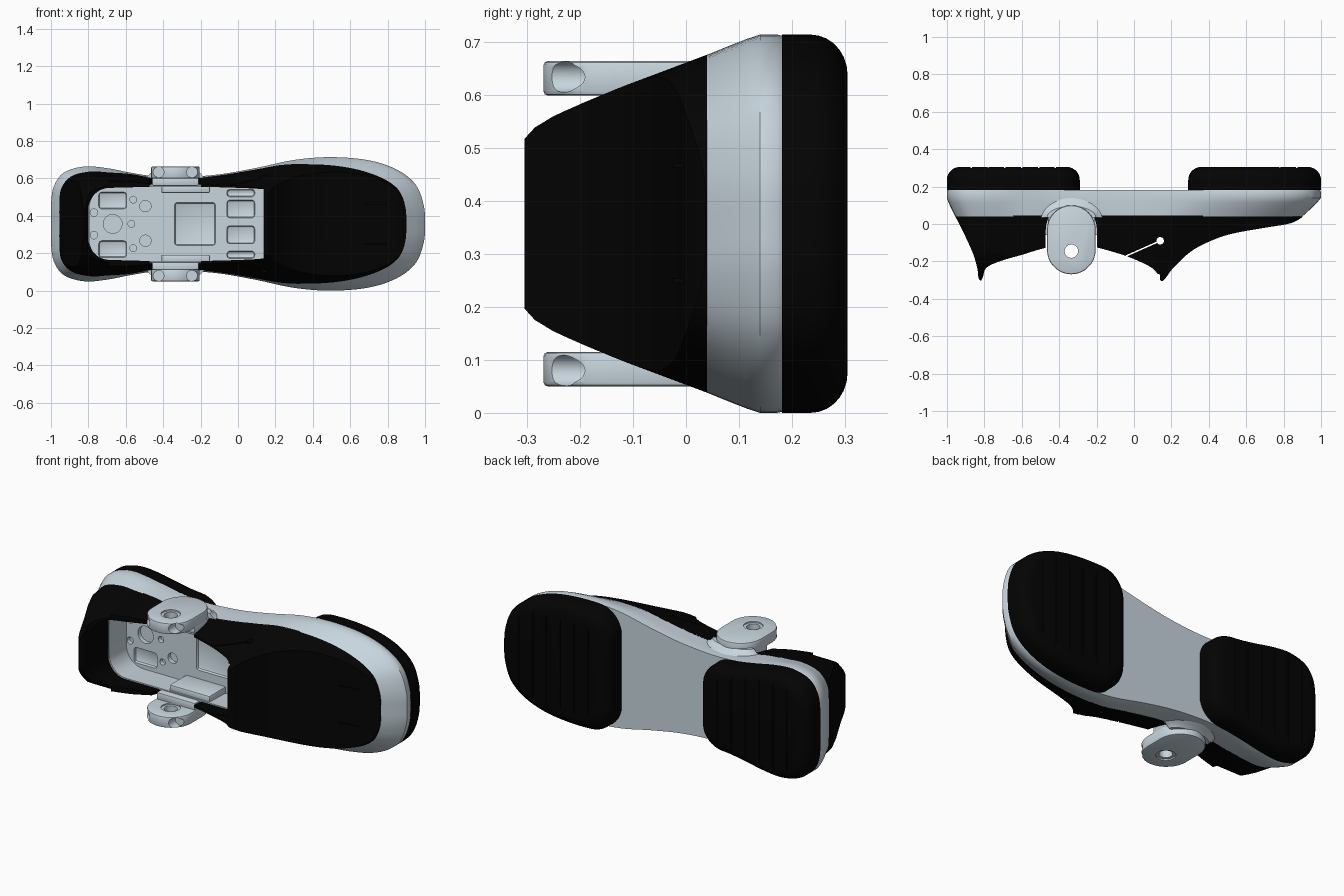
import bpy, bmesh, math
from mathutils import Vector, Matrix

if "Cube" in bpy.data.objects:
    bpy.data.objects.remove(bpy.data.objects["Cube"])

ZC = 0.357  # height of the symmetry plane


def material(name, rgb):
    m = bpy.data.materials.new(name)
    m.diffuse_color = (*rgb, 1)
    m.use_nodes = True
    m.node_tree.nodes["Principled BSDF"].inputs["Base Color"].default_value = m.diffuse_color
    return m


GREY = material("pale_blue_grey", (0.58, 0.67, 0.73))
BLACK = material("matte_black", (0.001, 0.001, 0.001))


def make(name, bm, mat):
    bmesh.ops.recalc_face_normals(bm, faces=bm.faces)
    me = bpy.data.meshes.new(name)
    bm.to_mesh(me)
    bm.free()
    ob = bpy.data.objects.new(name, me)
    bpy.context.collection.objects.link(ob)
    me.materials.append(mat)
    return ob


def loft(name, rings, mat=GREY):
    bm = bmesh.new()
    vs = [[bm.verts.new(p) for p in r] for r in rings]
    n = len(rings[0])
    for a, b in zip(vs, vs[1:]):
        for i in range(n):
            j = (i + 1) % n
            bm.faces.new((a[i], a[j], b[j], b[i]))
    bm.faces.new(vs[0])
    bm.faces.new(vs[-1])
    return make(name, bm, mat)


def box(name, lo, hi, mat=GREY, rot=0):
    lo, hi = Vector(lo), Vector(hi)
    bm = bmesh.new()
    bmesh.ops.create_cube(bm, size=1, matrix=Matrix.Translation((lo + hi) / 2)
                          @ Matrix.Rotation(rot, 4, 'Z') @ Matrix.Diagonal((*(hi - lo), 1)))
    return make(name, bm, mat)


def cyl(name, c, r, depth, axis, mat=GREY):
    rot = Matrix.Rotation(math.pi / 2, 4, 'X') if axis == 'Y' else Matrix()
    bm = bmesh.new()
    bmesh.ops.create_cone(bm, cap_ends=True, segments=32, radius1=r, radius2=r, depth=depth,
                          matrix=Matrix.Translation(c) @ rot)
    return make(name, bm, mat)


def apply_mod(ob, mod):
    bpy.context.view_layer.objects.active = ob
    bpy.ops.object.modifier_apply(modifier=mod.name)


def boolean(ob, cutter, op='DIFFERENCE'):
    m = ob.modifiers.new("cut", 'BOOLEAN')
    m.object, m.operation, m.solver = cutter, op, 'EXACT'
    apply_mod(ob, m)
    bpy.data.objects.remove(cutter)


def bevel(ob, w, seg=2):
    m = ob.modifiers.new("bevel", 'BEVEL')
    m.width, m.segments, m.limit_method, m.angle_limit = w, seg, 'ANGLE', 0.8
    apply_mod(ob, m)


def spline(pts, k=5, closed=True):
    out, n = [], len(pts)
    for i in range(n if closed else n - 1):
        q = [i - 1, i, i + 1, i + 2]
        a, b, c, d = [Vector(pts[j % n] if closed else pts[max(0, min(n - 1, j))]) for j in q]
        for s in range(k):
            t = s / k
            out.append(0.5 * (2 * b + (c - a) * t + (2 * a - 5 * b + 4 * c - d) * t * t
                              + (3 * b - a - 3 * c + d) * t ** 3))
    return out


def mirrored(top):
    return spline(top + [(x, -h) for x, h in top[-2:0:-1]])


def at(ring, y, fn=lambda p: p):
    return [(q[0], y, ZC + q[1]) for q in map(fn, ring)]


# half outlines (x, half height): sole edge and cover edge
SOLE = [(-1, 0), (-1, .1), (-.985, .2), (-.93, .275), (-.82, .307), (-.7, .298), (-.58, .275),
        (-.45, .255), (-.3, .25), (-.1, .265), (.1, .3), (.3, .342), (.5, .357), (.7, .34),
        (.85, .29), (.95, .21), (.993, .1), (1, 0)]
EDGE = [(-.955, 0), (-.955, .1), (-.945, .19), (-.89, .255), (-.79, .28), (-.69, .275),
        (-.57, .265), (-.45, .245), (-.3, .24), (-.1, .258), (.1, .29), (.25, .315), (.45, .317),
        (.62, .295), (.76, .25), (.85, .19), (.893, .1), (.9, 0)]
sole, edge = mirrored(SOLE), mirrored(EDGE)


def mix(t):
    return [a.lerp(b, t) for a, b in zip(sole, edge)]


# ankle cavity outline with rounded rear corners, inset by g
def cavity(h, g=0, r=.11):
    x0 = -.8 + g
    arc = [(x0 + r - r * math.cos(a), h - r + r * math.sin(a))
           for a in [i * math.pi / 16 for i in range(9)]]
    top = arc + [(.14 - g, h)]
    return top + [(x, -z) for x, z in reversed(top)]


# frame body between sole pads and cover, hollowed for the ankle
frame = loft("frame", [at(mix(.06), .182), at(mix(0), .172), at(mix(0), .14), at(mix(.2), .115),
                       at(mix(.58), .078), at(mix(1), .04)])
boolean(frame, loft("cut", [at(cavity(.21), .13), at(cavity(.21), -.1)]))


# black cover: tapered body intersected with the side profile
def taper(y):
    def f(p):
        k = (.04 - y) / .34 * (.12 if p[0] > .05 else .12 + .04 * max(-1, (p[0] - .05) / .3))
        return p[0], p[1] * (1 - k / .3)
    return f


cover = loft("cover", [at(edge, y, taper(y)) for y in (.045, -.1, -.25)]
             + [at(edge, -.285, lambda p: taper(-.285)((p[0], p[1] * .97))),
                at(edge, -.32, lambda p: taper(-.32)((p[0], p[1] * .84)))], BLACK)
PROFILE = [(-.97, .06), (-.95, .03), (-.9, -.07), (-.86, -.16), (-.838, -.235), (-.832, -.285),
           (-.82, -.303), (-.808, -.285), (-.79, -.235), (-.72, -.2), (-.6, -.165), (-.46, -.125),
           (-.3, -.11), (-.2, -.125), (-.04, -.172), (.08, -.225), (.125, -.265), (.137, -.295),
           (.15, -.305), (.168, -.29), (.21, -.235), (.3, -.15), (.4, -.095), (.52, -.053),
           (.7, -.02), (.83, .002), (.89, .03), (.92, .06)]
prof = spline(PROFILE, 4, False) + [Vector(PROFILE[-1]), Vector((.92, .2)), Vector((-.97, .2))]
boolean(cover, loft("cut", [[(x, y, z) for x, y in prof] for z in (-.2, .9)], BLACK), 'INTERSECT')

# round the heel ridge off towards its upper and lower ends
ridge = spline([(.07, -.31), (.14, -.262), (.195, -.205), (.235, -.15), (.275, -.07), (.31, 0)],
               4, False) + [Vector((.31, 0))]
for s in (1, -1):
    pts = [(s * h, y) for h, y in ridge] + [(s * .4, 0), (s * .4, -.4), (s * .07, -.4)]
    boolean(cover, loft("cut", [[(x, y, ZC + h) for h, y in pts] for x in (-1.1, -.69)], BLACK))
boolean(cover, loft("cut", [at(cavity(.217), .08), at(cavity(.18), -.33)], BLACK))


def capsule(r, y0, y1, z, x0=-.335):
    arc = [i * math.pi / 16 for i in range(17)]
    return ([(x0 + r * math.cos(a), y1 + r * math.sin(a), z) for a in arc]
            + [(x0 - r * math.cos(a), y0 - r * math.sin(a), z) for a in arc])


boolean(cover, loft("cut", [capsule(.137, -.2, -.03, z) for z in (-.2, .9)], BLACK))

# side slot, its round end and the slits in the toe
boolean(cover, box("cut", (-.052, -.134, -.2), (.152, -.126, .9), rot=math.atan2(.08, .18)))
boolean(cover, cyl("cut", (.14, -.09, ZC), .02, 1.2, 'Z'))
for z in (.25, .467):
    boolean(cover, box("cut", (.67, -.2, z - .003), (.79, .039, z + .003)))

# cavity lining and floor with shallow sockets
lining = loft("cavity_lining", [at(cavity(.218, -.008), .12), at(cavity(.207, -.004), -.06)])
boolean(lining, loft("cut", [at(cavity(.205, .006), .14), at(cavity(.196, .006), -.1)]))
floor = loft("cavity_floor", [at(cavity(.213, -.004), .14), at(cavity(.213, -.004), .1)])
for x, z, r in [(-.67, 0, .05), (-.495, .095, .03), (-.495, -.09, .03), (-.56, .13, .018),
                (-.56, -.13, .018), (-.57, 0, .018), (-.77, .06, .02), (-.77, -.06, .02)]:
    boolean(floor, cyl("cut", (x, .105, ZC + z), r, .04, 'Y'))
for x, z, w, h in [(-.67, .125, .075, .045), (-.67, -.135, .075, .045), (.015, .165, .075, .02),
                   (.015, .08, .075, .048), (.015, -.058, .075, .048), (.015, -.165, .075, .02),
                   (-.23, 0, .11, .115)]:
    c = box("cut", (x - w, .07, ZC + z - h), (x + w, .118, ZC + z + h))
    bevel(c, .016)
    boolean(floor, c)


def half_collar(rx, ry, z):
    return [(-.335 + rx * math.cos(a), .035 + ry * math.sin(a), z)
            for a in [i * math.pi / 16 for i in range(17)]]


# ankle lugs, collars, rails and bushings on both sides
for s, side in ((1, "upper"), (-1, "lower")):
    lug = loft(side + "_lug", [capsule(.13, -.139, -.03, ZC + s * h) for h in (.242, .307)])
    bevel(lug, .008)
    boolean(lug, cyl("cut", (-.335, -.145, ZC + s * .275), .052, .2, 'Z'))
    for x in (-.425, -.245):
        boolean(lug, cyl("cut", (x, -.265, ZC + s * .277), .029, .15, 'Y'))
    ring = cyl(side + "_bushing", (-.335, -.145, ZC + s * .2745), .0525, .05, 'Z')
    boolean(ring, cyl("cut", (-.335, -.145, ZC + s * .276), .036, .2, 'Z'))
    loft(side + "_collar", [half_collar(rx, ry, ZC + s * h) for rx, ry, h in
                            ((.2, .14, .225), (.18, .12, .245), (.148, .085, .255),
                             (.13, .06, .275))])
    for nm, x0, x1, y, h0, h1 in (("_rail", -.46, -.21, -.1, .203, .25),
                                  ("_ledge", -.41, -.15, -.05, .165, .208)):
        z0, z1 = sorted((ZC + s * h0, ZC + s * h1))
        bevel(box(side + nm, (x0, y, z0), (x1, .12, z1)), .008)


# rounded sole pads with cross grooves
def pad(name, s, x0=.29, r=.13):
    half = sole[:len(sole) // 2 + 1]
    half = [(s * p[0], p[1]) for p in (half if s > 0 else half[::-1])]

    def height(x):
        for a, b in zip(half, half[1:]):
            if a[0] <= x <= b[0]:
                return a[1] + (b[1] - a[1]) * (x - a[0]) / max(1e-6, b[0] - a[0])
    top = []
    for i in range(9):
        a = i * math.pi / 16
        x = x0 + r * (1 - math.cos(a))
        top.append((x, height(x) - r + r * math.sin(a)))
    top += [p for p in half if p[0] > x0 + r + .005]
    ring = top + [(x, -h) for x, h in top[-2::-1]]
    cx, rings = (x0 + 1) / 2, []
    for i in range(-1, 8):
        a = max(i, 0) * math.pi / 14
        ins = .07 * (1 - math.cos(a))
        y = .181 if i < 0 else .235 + .07 * math.sin(a)
        rings.append(at(ring, y, lambda p: (s * (cx + (p[0] - cx) * (1 - ins / .355)),
                                            p[1] * (1 - ins / .33))))
    ob = loft(name, rings, BLACK)
    for i in range(6):
        x = s * (.42 + .09 * i)
        boolean(ob, box("cut", (x - .004, .3, ZC - .26), (x + .004, .32, ZC + .26)))


pad("toe_pad", 1)
pad("heel_pad", -1)

# smooth shading with sharp edges kept
bpy.ops.object.select_all(action='SELECT')
bpy.context.view_layer.objects.active = cover
bpy.ops.object.shade_smooth_by_angle(angle=math.radians(35))
